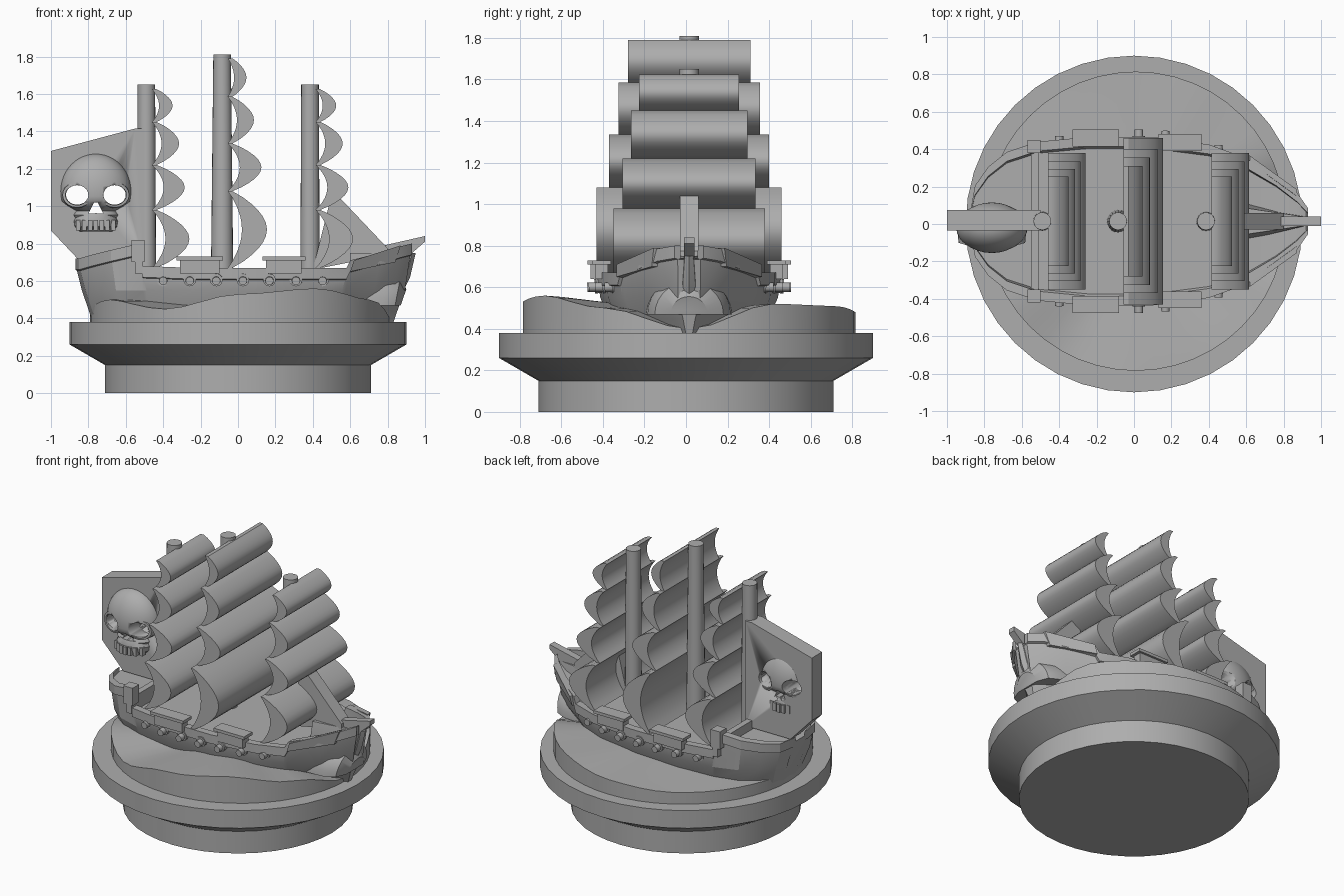
import bpy, bmesh, math
from mathutils import Vector, Matrix

if "Cube" in bpy.data.objects:
    bpy.data.objects.remove(bpy.data.objects["Cube"])

grey = bpy.data.materials.new("stone_grey")
grey.use_nodes = True
grey.diffuse_color = (0.42, 0.42, 0.42, 1)
grey.node_tree.nodes["Principled BSDF"].inputs["Base Color"].default_value = (0.42, 0.42, 0.42, 1)
CY = 0.015  # centre line of the ship


def finish(name, bm, angle=30):
    bmesh.ops.recalc_face_normals(bm, faces=bm.faces)
    mesh = bpy.data.meshes.new(name)
    bm.to_mesh(mesh)
    bm.free()
    mesh.materials.append(grey)
    ob = bpy.data.objects.new(name, mesh)
    bpy.context.collection.objects.link(ob)
    bpy.ops.object.select_all(action="DESELECT")
    ob.select_set(True)
    bpy.context.view_layer.objects.active = ob
    bpy.ops.object.shade_smooth_by_angle(angle=math.radians(angle))
    return ob


def loft(name, rings, caps=True, angle=30):
    bm = bmesh.new()
    rows = [[bm.verts.new(p) for p in ring] for ring in rings]
    n = len(rows[0])
    for a, b in zip(rows, rows[1:]):
        for i in range(n):
            j = (i + 1) % n
            bm.faces.new((a[i], a[j], b[j], b[i]))
    if caps:
        bm.faces.new(rows[0])
        bm.faces.new(rows[-1])
    return finish(name, bm, angle)


def slab(name, pts, y0, y1, angle=30):
    return loft(name, [[(x, y, z) for x, z in pts] for y in (y0, y1)], angle=angle)


def box(name, lo, hi):
    return slab(name, [(lo[0], lo[2]), (hi[0], lo[2]), (hi[0], hi[2]), (lo[0], hi[2])], lo[1], hi[1])


def tube(name, a, b, r0, r1, seg=16):
    a, b = Vector(a), Vector(b)
    bm = bmesh.new()
    m = Matrix.Translation((a + b) / 2) @ (b - a).to_track_quat("Z", "Y").to_matrix().to_4x4()
    bmesh.ops.create_cone(bm, cap_ends=True, segments=seg, radius1=r0, radius2=r1,
                          depth=(b - a).length, matrix=m)
    return finish(name, bm)


def circle(r, z, seg=40):
    return [(r * math.cos(math.tau * i / seg), r * math.sin(math.tau * i / seg), z) for i in range(seg)]


# Round pedestal
loft("pedestal", [circle(r, z) for r, z in ((0.71, 0), (0.71, 0.15), (0.9, 0.26), (0.9, 0.38))])

# Rolling sea, with the edge height given every thirty degrees
SWELL = [0.40, 0.52, 0.51, 0.48, 0.46, 0.46, 0.45, 0.50, 0.45, 0.53, 0.56, 0.50]


def swell(i, seg=48):
    f = i * len(SWELL) / seg
    k, t = int(f), f - int(f)
    t = t * t * (3 - 2 * t)
    return SWELL[k] * (1 - t) + SWELL[(k + 1) % len(SWELL)] * t


sea = []
for r, mix in ((0.8, None), (0.8, 1), (0.7, 0.9), (0.5, 0.6), (0.2, 0.2)):
    sea.append([(x + 0.01, y + CY, 0.37 if mix is None else 0.49 + (swell(i) - 0.49) * mix)
                for i, (x, y, z) in enumerate(circle(r, 0, 48))])
loft("sea", sea, angle=25)

# Hull: x, half width, rail top, deck height
STATIONS = [(-0.87, 0.08, 0.72, 0.69), (-0.85, 0.19, 0.72, 0.69), (-0.78, 0.29, 0.74, 0.69),
            (-0.68, 0.37, 0.765, 0.69), (-0.53, 0.42, 0.80, 0.69), (-0.51, 0.425, 0.68, 0.65),
            (-0.25, 0.45, 0.67, 0.65), (0.1, 0.45, 0.67, 0.65), (0.4, 0.41, 0.67, 0.65),
            (0.58, 0.345, 0.67, 0.65), (0.6, 0.335, 0.71, 0.65), (0.76, 0.24, 0.75, 0.67),
            (0.87, 0.155, 0.785, 0.70), (0.93, 0.07, 0.80, 0.74)]


def hull_ring(x, w, top, deck):
    inner = max(w - 0.05, w * 0.6)
    bow = max(0, (x - 0.55) / 0.4)          # the bow tapers to a keel
    half = [(x, inner * 0.97, deck), (x, inner, top), (x, w, top), (x, w, top - 0.06),
            (x * 0.99, w - 0.015, top - 0.065), (x * 0.96, w * (0.95 - 0.2 * bow), 0.55),
            (x * 0.92, w * (0.85 - 0.45 * bow), 0.45), (x * 0.89, w * (0.78 - 0.6 * bow), 0.37)]
    return [(a, CY + b, c) for a, b, c in half] + [(a, CY - b, c) for a, b, c in reversed(half)]


loft("hull", [hull_ring(*s) for s in STATIONS], angle=20)

# Bow: arched figurehead under the rail, stem and bowsprit
arch = []
for x, r in ((0.6, 0.21), (0.8, 0.2), (0.87, 0.165), (0.9, 0.09)):
    arch.append([(x - 0.03 * (1 - math.sin(t)), CY + r * math.cos(t), 0.47 + r * 0.95 * math.sin(t))
                 for t in [math.pi * i / 14 for i in range(15)]])
loft("bow_arch", arch)
loft("stem", [[(0.6, CY - w, z), (x, CY - 0.3 * w, z), (x + 0.02, CY, z), (x, CY + 0.3 * w, z), (0.6, CY + w, z)]
              for x, z, w in ((0.80, 0.38, 0.03), (0.84, 0.5, 0.09), (0.9, 0.62, 0.1), (0.93, 0.75, 0.07))])
slab("bowsprit", [(0.76, 0.72), (0.92, 0.74), (1.0, 0.81), (1.0, 0.84), (0.78, 0.79)], CY - 0.025, CY + 0.025)
slab("jib", [(0.4, 0.66), (0.8, 0.74), (0.8, 0.775), (0.53, 1.06), (0.5, 1.06)], CY - 0.045, CY + 0.045)

# Rails, hatch boards and guns on both sides
box("stern_bulkhead", (-0.55, CY - 0.43, 0.64), (-0.51, CY + 0.43, 0.75))
for side, label in ((-1, "right"), (1, "left")):
    for x0, x1, w in ((-0.33, -0.08, 0.49), (0.13, 0.36, 0.465)):
        ys = sorted((CY + side * w, CY + side * (w - 0.09)))
        box(label + "_rail_board", (x0, ys[0], 0.71), (x1, ys[1], 0.73))
        box(label + "_rail_block", (x0 + 0.02, ys[0] + 0.015, 0.64), (x1 - 0.02, ys[1] - 0.015, 0.715))
    box(label + "_stern_step", (-0.57, CY + side * 0.4 - 0.035, 0.7), (-0.5, CY + side * 0.4 + 0.035, 0.82))
    # Wing plate along the bow
    wing = [(0.6, 0.35, 0.65), (0.62, 0.35, 0.71), (0.87, 0.17, 0.79), (0.84, 0.18, 0.70)]
    loft(label + "_bow_wing", [[(x, CY + side * (y - d), z) for x, y, z in wing] for d in (0, 0.035)])
    for i in range(7):
        x = -0.40 + 0.142 * i
        w = 0.45 - 0.4 * max(0, abs(x + 0.05) - 0.15) ** 1.5
        a = CY + side * (w - 0.1)
        b = CY + side * (w + 0.005)
        c = CY + side * (w + 0.04)
        tube(label + "_gun_port", (x, a, 0.61), (x, b, 0.605), 0.036, 0.034, 12)
        tube(label + "_gun_barrel", (x, a, 0.605), (x, c, 0.6), 0.026, 0.022, 12)


# Masts with billowing crescent sails
def sail(name, x, z0, z1, depth, w):
    n = 12
    curve = [math.sin(math.pi * i / n) ** 0.85 if 0 < i < n else 0 for i in range(n + 1)]
    zs = [z0 + (z1 - z0) * i / n for i in range(n + 1)]
    outer = [(x + 0.015 + (depth - 0.015) * c, z) for c, z in zip(curve, zs)]
    inner = [(x - 0.01 + depth * 0.38 * c, z) for c, z in zip(curve, zs)]
    slab(name, outer + inner[::-1], CY - w, CY + w)


SMALL = ([0.67, 0.98, 1.22, 1.45, 1.625], [0.19, 0.165, 0.135, 0.10], [0.365, 0.32, 0.28, 0.24])
LARGE = ([0.67, 1.08, 1.335, 1.585, 1.79], [0.2, 0.17, 0.13, 0.09], [0.445, 0.385, 0.34, 0.295])
for name, x, top, (zs, depths, widths) in (("mizzen", -0.49, 1.65, SMALL), ("main", -0.085, 1.81, LARGE),
                                           ("fore", 0.385, 1.65, SMALL)):
    tube(name + "_mast", (x, CY, 0.6), (x, CY, top), 0.06 if name == "main" else 0.052, 0.047, 20)
    for i, (d, w) in enumerate(zip(depths, widths)):
        sail(name + "_sail", x + 0.04, zs[i], zs[i + 1], d, w)

# Flag slab at the stern
flag = slab("flag", [(-0.5, 0.7), (-0.84, 0.7), (-1.0, 0.87), (-1.0, 1.295), (-0.55, 1.415), (-0.5, 1.415)],
            CY - 0.05, CY + 0.06)

# Skull on both faces of the flag
SX, SY = -0.76, -0.02
bm = bmesh.new()
bmesh.ops.create_uvsphere(bm, u_segments=32, v_segments=24, radius=1)
for v in bm.verts:
    z = v.co.z
    pinch = 1 - 0.36 * max(0, min(1, (-z - 0.3) / 0.2))     # cheeks narrow to the jaw
    flat = 1.25 if z < -0.5 else 1.0
    v.co = (SX + v.co.x * 0.19 * pinch * flat, SY + v.co.y * 0.135 * pinch * flat,
            1.08 + z * (0.2 if z > 0 else 0.21))
skull = finish("skull", bm, 50)
loft("jaw", [[(SX + w * math.cos(t) * k, SY + d * math.sin(t) * k, z)
              for t in [math.tau * i / 20 for i in range(20)] for k in (1,)]
             for w, d, z in ((0.09, 0.075, 0.865), (0.115, 0.1, 0.89), (0.12, 0.105, 0.92), (0.1, 0.09, 0.96))])
for i in range(-3, 4):
    for s in (-1, 1):
        y = SY + s * (0.102 - 0.005 * i * i)
        box("tooth", (SX + i * 0.031 - 0.012, y - 0.015, 0.87), (SX + i * 0.031 + 0.012, y + 0.015, 0.925))

# Eye and nose holes run right through skull and flag
cutters = []
for dx in (-0.1, 0.1):
    ring = [(SX + dx + 0.06 * math.cos(t), 1.06 + 0.052 * math.sin(t)) for t in [math.tau * i / 20 for i in range(20)]]
    cutters.append(slab("eye_cutter", ring, -0.4, 0.4))
    for s in (-1, 1):
        # Raised brow and cheek rim around each socket
        rows = []
        for px, pz in ring:
            ox, oz = px - SX - dx, pz - 1.06
            depth = 0.115 - 0.5 * abs(px - SX) ** 1.3
            rows.append([(px + ox * k, SY + s * (depth + e), pz + oz * k)
                         for k, e in ((0.0, -0.05), (0.05, 0.015), (0.3, 0.012), (0.4, -0.05))])
        loft("eye_rim", rows + rows[:1], caps=False, angle=50)
cutters.append(slab("nose_cutter", [(SX - 0.04, 0.96), (SX - 0.015, 0.945), (SX, 0.965), (SX + 0.015, 0.945),
                                    (SX + 0.04, 0.96), (SX + 0.01, 1.02), (SX - 0.01, 1.02)], -0.4, 0.4))
for body in (flag, skull):
    bpy.context.view_layer.objects.active = body
    for c in cutters:
        mod = body.modifiers.new("hole", "BOOLEAN")
        mod.operation, mod.object, mod.solver = "DIFFERENCE", c, "EXACT"
        bpy.ops.object.modifier_apply(modifier=mod.name)
for c in cutters:
    bpy.data.objects.remove(c)
